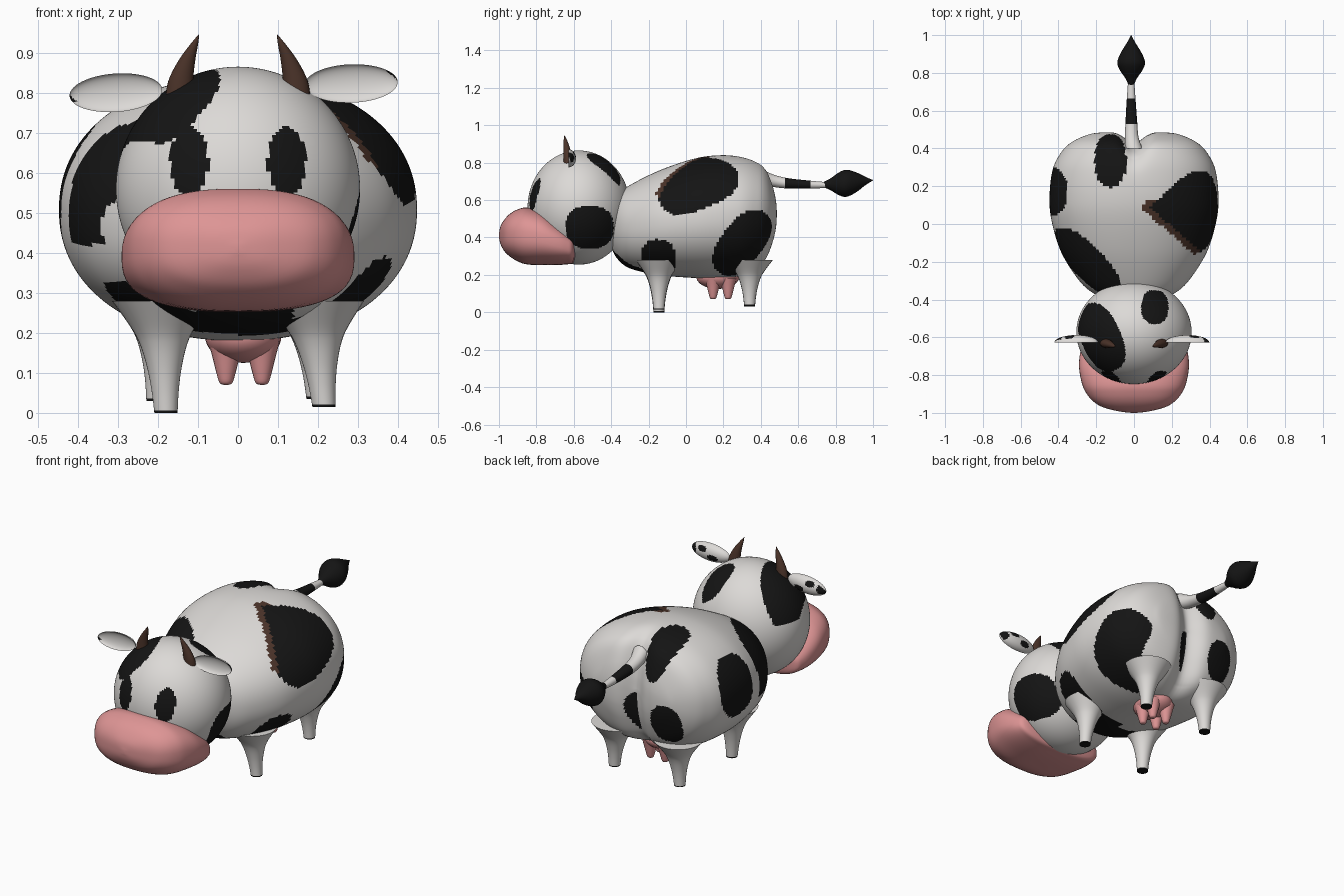
import bpy, bmesh, math
from mathutils import Matrix

cube = bpy.data.objects.get("Cube")
if cube:
    bpy.data.objects.remove(cube, do_unlink=True)


def material(name, r, g, b):
    m = bpy.data.materials.new(name)
    m.use_nodes = True
    m.diffuse_color = (r, g, b, 1)
    bsdf = next(n for n in m.node_tree.nodes if n.type == 'BSDF_PRINCIPLED')
    bsdf.inputs["Base Color"].default_value = (r, g, b, 1)
    bsdf.inputs["Roughness"].default_value = 0.8
    return m


white = material("hide_white", .72, .70, .68)
black = material("patch_black", .007, .007, .007)
pink = material("skin_pink", .73, .30, .30)
brown = material("horn_brown", .07, .033, .022)
WHITE, BLACK, BROWN = 0, 1, 2


def finish(name, bm, mats, rule=None):
    """Make a smooth object from bm; rule(point) picks each face's material."""
    bmesh.ops.recalc_face_normals(bm, faces=bm.faces)
    if rule:
        for f in bm.faces:
            f.material_index = rule(f.calc_center_median())
    me = bpy.data.meshes.new(name)
    bm.to_mesh(me)
    bm.free()
    for m in mats:
        me.materials.append(m)
    ob = bpy.data.objects.new(name, me)
    bpy.context.collection.objects.link(ob)
    bpy.ops.object.select_all(action='DESELECT')
    ob.select_set(True)
    bpy.context.view_layer.objects.active = ob
    bpy.ops.object.shade_smooth_by_angle(angle=math.radians(50))
    return ob


def catmull(a, b, c, d, t):
    return [.5 * (2 * q + (r - p) * t + (2 * p - 5 * q + 4 * r - s) * t * t
                  + (3 * q - p - 3 * r + s) * t ** 3) for p, q, r, s in zip(a, b, c, d)]


def loft(rows, axis, segs=24, steps=4, power=2):
    """Superellipse rings along y or z; each row is centre x, y, z and two radii."""
    path = []
    for i in range(len(rows) - 1):
        quad = [rows[max(0, min(len(rows) - 1, i + k))] for k in (-1, 0, 1, 2)]
        path += [catmull(*quad, s / steps) for s in range(steps)]
    path.append(rows[-1])
    bm, rings = bmesh.new(), []
    for x, y, z, ra, rb in path:
        ring = []
        for k in range(segs):
            c, s = (f(2 * math.pi * k / segs) for f in (math.cos, math.sin))
            u = max(ra, .001) * math.copysign(abs(c) ** (2 / power), c)
            v = max(rb, .001) * math.copysign(abs(s) ** (2 / power), s)
            ring.append(bm.verts.new((x + u, y, z + v) if axis == 'y' else (x + u, y + v, z)))
        rings.append(ring)
    for a, b in zip(rings, rings[1:]):
        for k in range(segs):
            j = (k + 1) % segs
            bm.faces.new((a[k], a[j], b[j], b[k]))
    bm.faces.new(rings[0])
    bm.faces.new(rings[-1])
    return bm


def oval(u, v, cu, cv, ru, rv, turn=0, power=2.4):
    """True inside a turned, slightly squared ellipse."""
    c, s = math.cos(math.radians(turn)), math.sin(math.radians(turn))
    du, dv = u - cu, v - cv
    return abs((du * c + dv * s) / ru) ** power + abs((dv * c - du * s) / rv) ** power < 1


def profile(rows):
    return [(0, y, (lo + hi) / 2, w, (hi - lo) / 2) for y, w, lo, hi in rows]


# Body: y, half width, bottom, top
body = loft(profile([
    (-.41, .01, .45, .47), (-.40, .13, .36, .58), (-.37, .21, .29, .63),
    (-.30, .29, .235, .68), (-.15, .385, .20, .755), (.02, .437, .185, .815),
    (.15, .447, .18, .838), (.29, .43, .19, .835), (.38, .385, .225, .81),
    (.43, .335, .275, .77), (.465, .265, .36, .69), (.483, .19, .44, .61),
    (.49, .01, .52, .54)]), 'y', 160, 11, 2.15)
for v in body.verts:  # cleft between the haunches
    fade = max(0, min(1, (v.co.y - .2) / .2))
    v.co.y -= .06 * fade * math.exp(-(v.co.x / .065) ** 2)


def body_patches(p):
    x, y, z = p
    # big saddle patch, pointed towards the spine with a brown edge
    if x > 0 and z > .5 and oval(y, z, .055, .70, .225, .15, 22, 3):
        edge = x - .08 - 1.15 * abs(y - .09)
        if edge > 0:
            return BLACK
        if edge > -.05 and y < .13:
            return BROWN
    if x > 0 and (oval(y, z, -.15, .285, .092, .105) or oval(y, z, .3, .372, .2, .11, 52)):
        return BLACK
    if x < 0 and (oval(y, z, .17, .57, .13, .155) or oval(y, z, -.2, .26, .11, .07)):
        return BLACK
    if z > .42 and oval(x, y, -.25, -.2, .235, .085, 135):
        return BLACK
    if z > .6 and oval(x, y, -.125, .335, .083, .14):
        return BLACK
    if y > .2 and oval(x, z, -.2, .41, .085, .11):
        return BLACK
    if y < -.2 and oval(x, z, .02, .26, .12, .07):
        return BLACK
    return WHITE


finish("body", body, [white, black, brown], body_patches)

# Head with eyes and patches
head = bmesh.new()
bmesh.ops.create_uvsphere(head, u_segments=160, v_segments=110, radius=1)
bmesh.ops.transform(head, verts=head.verts, matrix=Matrix.Translation((0, -.573, .56))
                    @ Matrix.Diagonal((.305, .274, .305, 1)))


def head_patches(p):
    x, y, z = p
    eyes = y < -.6 and oval(abs(x), z, .122, .628, .048, .087, 0, 2)
    crown = z > .63 and oval(x, y, -.175, -.6, .19, .105, -66)
    nape = z > .6 and oval(x, y, .11, -.44, .072, .09)
    cheek = x > 0 and oval(y, z, -.515, .455, .128, .115)
    return BLACK if eyes or crown or nape or cheek else WHITE


finish("head", head, [white, black], head_patches)

# Muzzle wrapping the lower face
finish("muzzle", loft(profile([
    (-1.0, .01, .40, .42), (-.992, .08, .365, .46), (-.97, .165, .325, .497),
    (-.94, .215, .297, .528), (-.9, .25, .272, .55), (-.85, .274, .256, .56),
    (-.77, .290, .252, .54), (-.7, .288, .252, .495), (-.64, .272, .256, .45),
    (-.605, .245, .262, .42), (-.59, .15, .29, .39)]), 'y', 64, 4, 2.5), [pink])

# Legs with dark soles
for name, x, y, z in (("front_leg_right", -.18, -.145, 0), ("front_leg_left", .215, -.145, .015),
                      ("hind_leg_right", -.2, .34, .03), ("hind_leg_left", .2, .34, .035)):
    top = math.copysign(.19, x)
    rows = []
    for t, r in ((0, .029), (.2, .034), (.4, .043), (.6, .058), (.75, .078), (1, .125)):
        rows.append((x + (top - x) * t, y, z + (.28 - z) * t, r, r))
    finish(name, loft(rows, 'z', 32, 6), [white, black],
           lambda p, sole=z + .006: BLACK if p.z < sole else WHITE)

# Udder and teats
udder = bmesh.new()
bmesh.ops.create_uvsphere(udder, u_segments=32, v_segments=20, radius=1)
bmesh.ops.transform(udder, verts=udder.verts, matrix=Matrix.Translation((.013, .17, .19))
                    @ Matrix.Diagonal((.095, .115, .065, 1)))
finish("udder", udder, [pink])
for x in (-.03, .06):
    for y in (.145, .225):
        finish("teat", loft([(x, y, .07, .004, .004), (x, y, .075, .016, .016),
                             (x, y, .10, .024, .024), (x, y, .14, .034, .034),
                             (x, y, .18, .045, .045)], 'z', 20), [pink])

# Horns, curving inward
for side, label in ((-1, "right"), (1, "left")):
    finish("horn_" + label, loft([
        (side * .146, -.63, .78, .036, .026), (side * .143, -.633, .83, .031, .023),
        (side * .128, -.638, .88, .021, .017), (side * .110, -.645, .92, .010, .009),
        (side * .098, -.65, .945, .001, .001)], 'z', 20), [brown])

# Ears: shallow dishes, spotted behind
for name, cx, cz, tilt in (("ear_right", -.305, .80, -4), ("ear_left", .283, .823, -2)):
    ear = bmesh.new()
    bmesh.ops.create_uvsphere(ear, u_segments=64, v_segments=48, radius=1)
    for v in ear.verts:
        if v.co.y < 0:
            v.co.y *= -.55
    bmesh.ops.transform(ear, verts=ear.verts, matrix=Matrix.Translation((cx, -.628, cz))
                        @ Matrix.Rotation(math.radians(tilt), 4, 'Y')
                        @ Matrix.Diagonal((.116, .04, .048, 1)))

    def ear_patches(p, cx=cx, cz=cz):
        u, w = (p.x - cx) / .116 * math.copysign(1, cx), (p.z - cz) / .048
        depth = (p.y + .628) / .04
        behind = depth > .75 * math.sqrt(max(0, 1 - u * u - w * w))
        spots = (oval(u, w, .9, .1, .25, .6) or oval(u, w, .3, .45, .22, .3)
                 or oval(u, w, -.25, -.3, .25, .35))
        return BLACK if behind and spots else WHITE

    finish(name, ear, [white, black], ear_patches)

# Tail with a dark band, and its tuft
finish("tail", loft([(0, .40, .725, .045, .045), (-.012, .46, .705, .036, .034),
                     (-.014, .54, .69, .031, .028), (-.015, .65, .683, .024, .022),
                     (-.015, .76, .68, .016, .015)], 'y', 24, 8), [white, black],
       lambda p: BLACK if .525 < p.y < .67 else WHITE)
finish("tail_tuft", loft([(-.015, .73, .682, .012, .012), (-.015, .77, .684, .03, .03),
                          (-.015, .82, .687, .063, .062), (-.015, .86, .69, .073, .072),
                          (-.015, .91, .695, .053, .053), (-.015, .96, .702, .022, .022),
                          (-.015, 1.0, .706, .001, .001)], 'y', 32, 5), [black])
